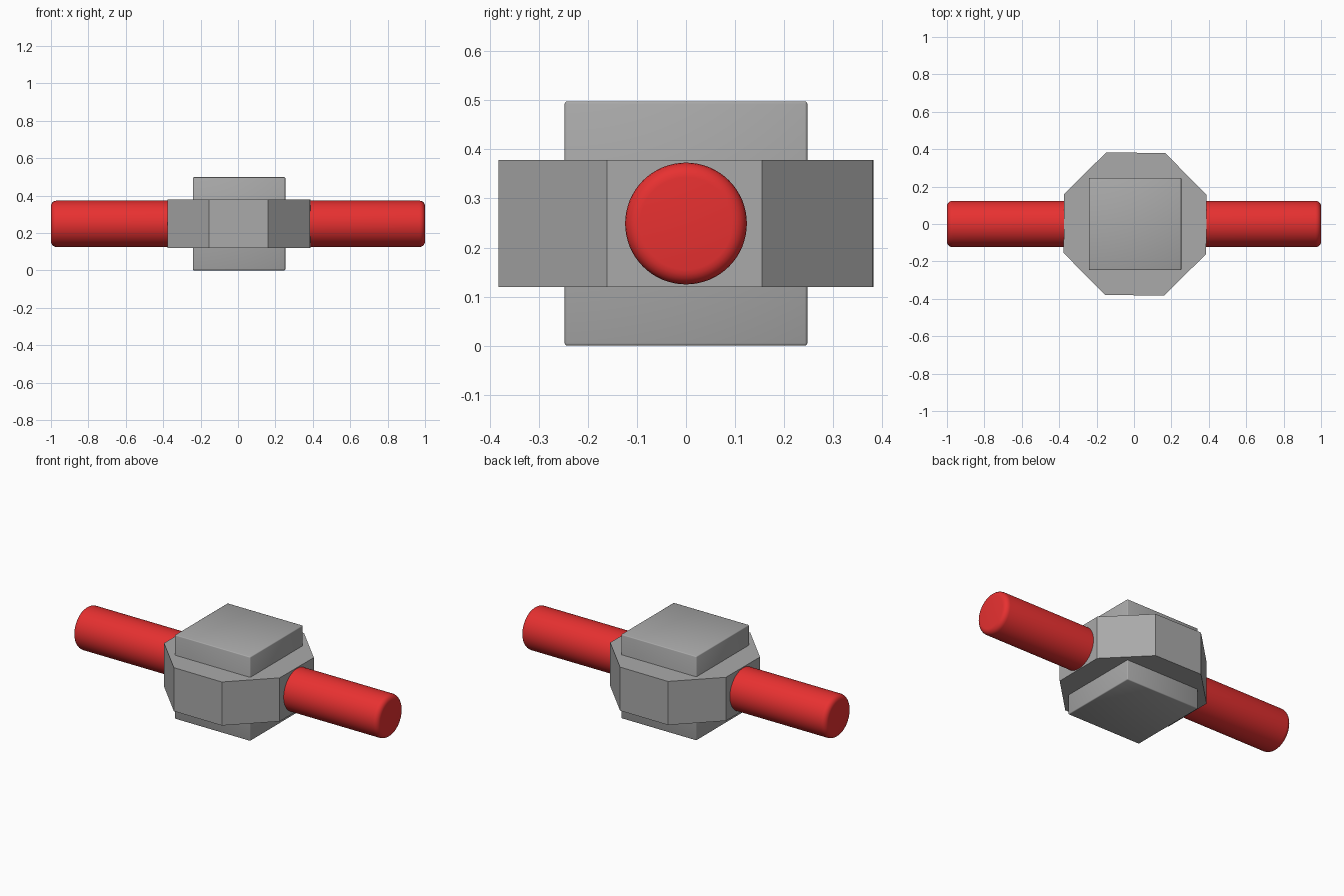
import bpy
from math import radians, cos, pi

if "Cube" in bpy.data.objects:
    bpy.data.objects.remove(bpy.data.objects["Cube"])

MID_Z = 0.249
HUB_X = 0.006


def material(name, color):
    mat = bpy.data.materials.new(name)
    mat.use_nodes = True
    mat.diffuse_color = color
    mat.node_tree.nodes["Principled BSDF"].inputs["Base Color"].default_value = color
    return mat


def finish(name, mat, bevel=0, segments=1, smooth=None):
    """Name the active part, colour it, round its edges and shade it."""
    obj = bpy.context.object
    obj.name = name
    obj.data.materials.append(mat)
    bpy.ops.object.transform_apply(location=False, rotation=True, scale=True)
    if smooth:
        bpy.ops.object.shade_smooth()
    if bevel:
        mod = obj.modifiers.new("rounded_edges", "BEVEL")
        mod.width = bevel
        mod.segments = segments
        mod.limit_method = "ANGLE"
        mod.angle_limit = radians(40)
    return obj


grey = material("grey", (0.4, 0.4, 0.4, 1))
red = material("red", (0.8, 0.03, 0.03, 1))

# Square block through the middle
bpy.ops.mesh.primitive_cube_add(size=1, location=(HUB_X, 0, MID_Z))
bpy.context.object.scale = (0.494, 0.494, 0.498)
finish("centre_block", grey, bevel=0.005, segments=2, smooth=True)

# Octagonal collar around the block, turned very slightly
bpy.ops.mesh.primitive_cylinder_add(
    vertices=8, radius=0.381 / cos(pi / 8), depth=0.258,
    location=(HUB_X, 0, MID_Z), rotation=(0, 0, radians(22.1)))
finish("octagonal_collar", grey)

# Round bar running through the hub
bpy.ops.mesh.primitive_cylinder_add(
    vertices=64, radius=0.124, depth=2,
    location=(0, 0, MID_Z), rotation=(0, pi / 2, 0))
finish("bar", red, bevel=0.03, segments=5, smooth=True)
